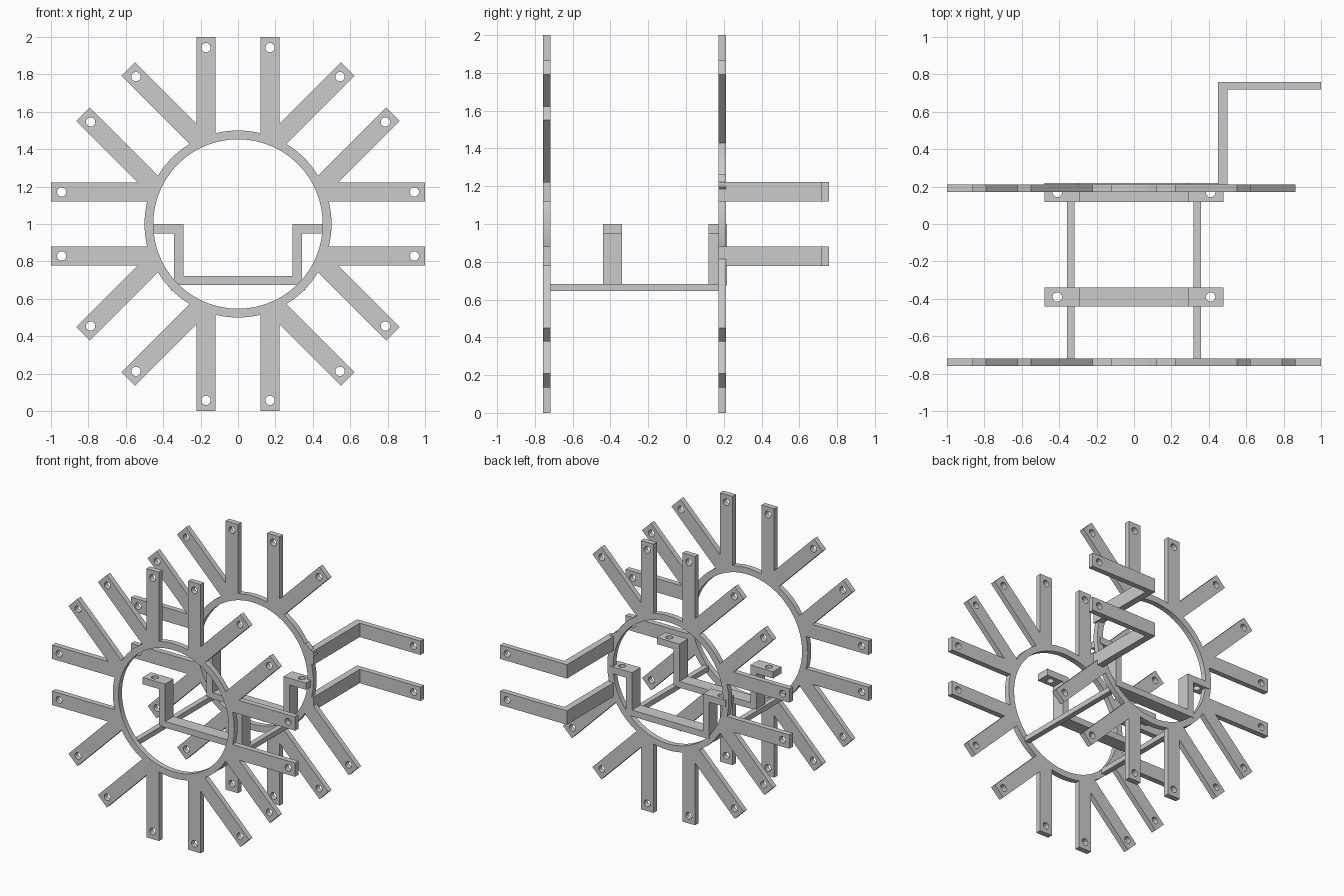
import bpy, bmesh, math
from mathutils import Matrix, Vector

cube = bpy.data.objects.get("Cube")
if cube:
    bpy.data.objects.remove(cube, do_unlink=True)

GREY = (0.6, 0.6, 0.6, 1)
grey = bpy.data.materials.new("plain grey")
grey.use_nodes = True
grey.diffuse_color = GREY
grey.node_tree.nodes["Principled BSDF"].inputs["Base Color"].default_value = GREY

CENTRE_Z = 1.0
R_OUT, R_IN, R_HOLE = 0.5, 0.453, 0.025
NEAR, FAR = 0.12, 0.223          # spoke edges, measured from the pair's axis
TIP, STUB, HOLE_AT = 1.0, 0.495, 0.943
THICK = 0.04
UPRIGHT = Matrix.Rotation(math.pi / 2, 4, "X")


def activate(obj):
    bpy.ops.object.select_all(action="DESELECT")
    obj.select_set(True)
    bpy.context.view_layer.objects.active = obj


def circle(cx, cy, r, n):
    return [(cx + r * math.cos(math.tau * i / n), cy + r * math.sin(math.tau * i / n))
            for i in range(n)]


def arc(half, n=10):
    return [(R_OUT * math.cos(a), R_OUT * math.sin(a))
            for a in (half * (2 * i / n - 1) for i in range(n + 1))]


def extrude(name, loops, depth, matrix):
    """Filled outline with holes, extruded evenly about its plane."""
    curve = bpy.data.curves.new(name, "CURVE")
    curve.dimensions, curve.fill_mode, curve.extrude = "2D", "BOTH", depth / 2
    for loop in loops:
        spline = curve.splines.new("POLY")
        spline.points.add(len(loop) - 1)
        for point, (x, y) in zip(spline.points, loop):
            point.co = (x, y, 0, 1)
        spline.use_cyclic_u = True
    obj = bpy.data.objects.new(name, curve)
    bpy.context.collection.objects.link(obj)
    activate(obj)
    bpy.ops.object.convert(target="MESH")
    obj = bpy.context.object
    obj.data.transform(matrix)
    bm = bmesh.new()
    bm.from_mesh(obj.data)
    bmesh.ops.remove_doubles(bm, verts=bm.verts, dist=1e-5)
    bmesh.ops.recalc_face_normals(bm, faces=bm.faces)
    bm.to_mesh(obj.data)
    bm.free()
    obj.data.materials.clear()
    obj.data.materials.append(grey)
    return obj


def drill(obj, points, matrix):
    """Cut round holes through a part."""
    bm = bmesh.new()
    for p in points:
        bmesh.ops.create_cone(bm, cap_ends=True, segments=24, radius1=R_HOLE, radius2=R_HOLE,
                              depth=0.12, matrix=Matrix.Translation(p) @ matrix)
    mesh = bpy.data.meshes.new("drill")
    bm.to_mesh(mesh)
    bm.free()
    cutter = bpy.data.objects.new("drill", mesh)
    cutter.hide_render = True
    bpy.context.collection.objects.link(cutter)
    mod = obj.modifiers.new("holes", "BOOLEAN")
    mod.operation, mod.solver, mod.object = "DIFFERENCE", "EXACT", cutter
    activate(obj)
    bpy.ops.object.modifier_apply(modifier=mod.name)
    bpy.data.objects.remove(cutter, do_unlink=True)


def finish(obj):
    activate(obj)
    bpy.ops.object.shade_smooth_by_angle(angle=math.radians(25))


# Spoked rings: eight pairs of parallel spokes around a thin hoop
def spoked_ring(name, y, open_side=False):
    notch = FAR / math.tan(math.pi / 8)
    foot = math.sqrt(R_OUT ** 2 - FAR ** 2)
    outline, holes = [], []
    for k in range(8):
        turn = Matrix.Rotation(k * math.pi / 4, 2)
        if open_side and k == 0:
            # bare hoop between the neighbouring spokes
            outline += arc(math.pi / 4 - math.atan2(FAR, foot))
            continue
        # the spoke just above the open side is only a stub
        stubbed = open_side and k == 1
        tip = STUB if stubbed else TIP
        local = [] if stubbed else [(notch, -FAR)]
        local += [(tip, -FAR), (tip, -NEAR)] + arc(math.asin(NEAR / R_OUT))
        local += [(TIP, NEAR), (TIP, FAR)]
        outline += [tuple(turn @ Vector(p)) for p in local]
        for side in ((1,) if stubbed else (-1, 1)):
            c = turn @ Vector((HOLE_AT, side * (NEAR + FAR) / 2))
            holes.append(circle(c.x, c.y, R_HOLE, 24))
    place = Matrix.Translation((0, y, CENTRE_Z)) @ UPRIGHT
    finish(extrude(name, [outline, circle(0, 0, R_IN, 96)] + holes, THICK, place))


spoked_ring("front_ring", -0.738)
spoked_ring("back_ring", 0.192, open_side=True)

# Cranked arms standing in for the open pair of the back ring
for label, side in (("upper", 1), ("lower", -1)):
    z = CENTRE_Z + side * (NEAR + FAR) / 2
    profile = [(0.45, 0.172), (0.5, 0.172), (0.5, 0.718), (TIP, 0.718),
               (TIP, 0.758), (0.45, 0.758)]
    arm = extrude(label + "_cranked_arm", [profile], FAR - NEAR,
                  Matrix.Translation((0, 0, z)))
    drill(arm, [(HOLE_AT, 0.738, z)], UPRIGHT)
    finish(arm)

# U-shaped brackets with drilled flanges
for label, y in (("front", -0.39), ("back", 0.168)):
    half = [(0.342, 0.675), (0.342, 0.95), (0.478, 0.95), (0.478, 1.0),
            (0.292, 1.0), (0.292, 0.722)]
    profile = half + [(-x, z) for x, z in reversed(half)]
    bracket = extrude(label + "_bracket", [profile], 0.1,
                      Matrix.Translation((0, y, 0)) @ UPRIGHT)
    drill(bracket, [(s * 0.41, y, 0.975) for s in (-1, 1)], Matrix.Identity(4))
    finish(bracket)

# Rails joining the two rings
for label, x in (("left", 0.337), ("right", -0.337)):
    section = [(x - 0.02, 0.645), (x + 0.02, 0.645), (x + 0.02, 0.683), (x - 0.02, 0.683)]
    finish(extrude(label + "_rail", [section], 0.9,
                   Matrix.Translation((0, -0.273, 0)) @ UPRIGHT))
